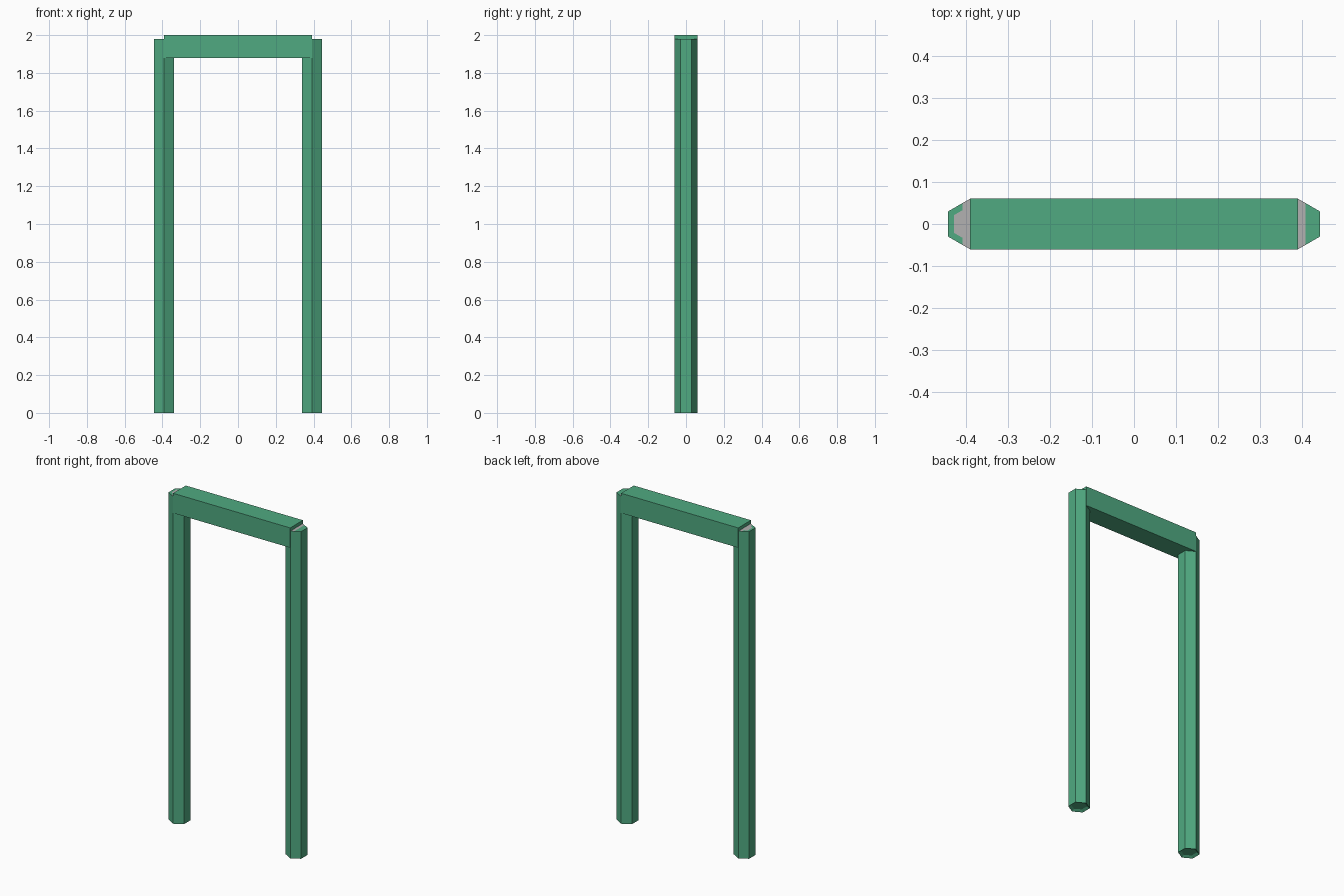
import bpy, bmesh
from math import sin, cos, pi

if "Cube" in bpy.data.objects:
    bpy.data.objects.remove(bpy.data.objects["Cube"])

green = bpy.data.materials.new("green_paint")
green.diffuse_color = (0.08, 0.40, 0.22, 1)
green.use_nodes = True
green.node_tree.nodes["Principled BSDF"].inputs["Base Color"].default_value = green.diffuse_color
grey = bpy.data.materials.new("bare_grey")
grey.diffuse_color = (0.45, 0.44, 0.44, 1)
grey.use_nodes = True
grey.node_tree.nodes["Principled BSDF"].inputs["Base Color"].default_value = grey.diffuse_color

R = 0.06          # corner radius of the hexagonal posts
POST_X = 0.392    # post centre
POST_TOP = 1.98
GREY_X = 0.41     # bare strip next to the beam


def finish(name, bm):
    bmesh.ops.recalc_face_normals(bm, faces=bm.faces[:])
    mesh = bpy.data.meshes.new(name)
    bm.to_mesh(mesh)
    bm.free()
    mesh.materials.append(green)
    mesh.materials.append(grey)
    obj = bpy.data.objects.new(name, mesh)
    bpy.context.collection.objects.link(obj)
    return obj


def post(name, side):
    bm = bmesh.new()
    # Hexagonal prism with corners pointing front and back
    ring = [bm.verts.new((side * POST_X + R * sin(i * pi / 3), R * cos(i * pi / 3), 0))
            for i in range(6)]
    base = bm.faces.new(ring)
    ext = bmesh.ops.extrude_face_region(bm, geom=[base], use_keep_orig=True)
    new = [g for g in ext["geom"] if isinstance(g, bmesh.types.BMVert)]
    bmesh.ops.translate(bm, verts=new, vec=(0, 0, POST_TOP))
    bmesh.ops.recalc_face_normals(bm, faces=bm.faces[:])

    # Shallow recess in the foot
    foot = [f for f in bm.faces if f.calc_center_median().z < 0.01]
    bmesh.ops.inset_region(bm, faces=foot, thickness=0.017, depth=-0.01)

    # Bare patch on the post top
    top = [f for f in bm.faces if f.calc_center_median().z > POST_TOP - 0.01]
    if side < 0:
        bmesh.ops.inset_region(bm, faces=top, thickness=0.017)
        for f in top:
            f.material_index = 1
    caps = [f for f in bm.faces if f.calc_center_median().z > POST_TOP - 0.01]
    geom = set(caps)
    for f in caps:
        geom.update(f.edges)
        geom.update(f.verts)
    bmesh.ops.bisect_plane(bm, geom=list(geom), plane_co=(side * GREY_X, 0, 0),
                           plane_no=(1, 0, 0))
    for f in bm.faces:
        c = f.calc_center_median()
        if c.z > POST_TOP - 0.01 and abs(c.x) < GREY_X:
            f.material_index = 1
    return finish(name, bm)


# Two upright posts
post("left_post", -1)
post("right_post", 1)

# Square crossbeam
bm = bmesh.new()
bmesh.ops.create_cube(bm, size=1)
bmesh.ops.scale(bm, verts=bm.verts[:], vec=(2 * POST_X, 0.122, 0.12))
bmesh.ops.translate(bm, verts=bm.verts[:], vec=(0, 0, 1.94))
finish("crossbeam", bm)
